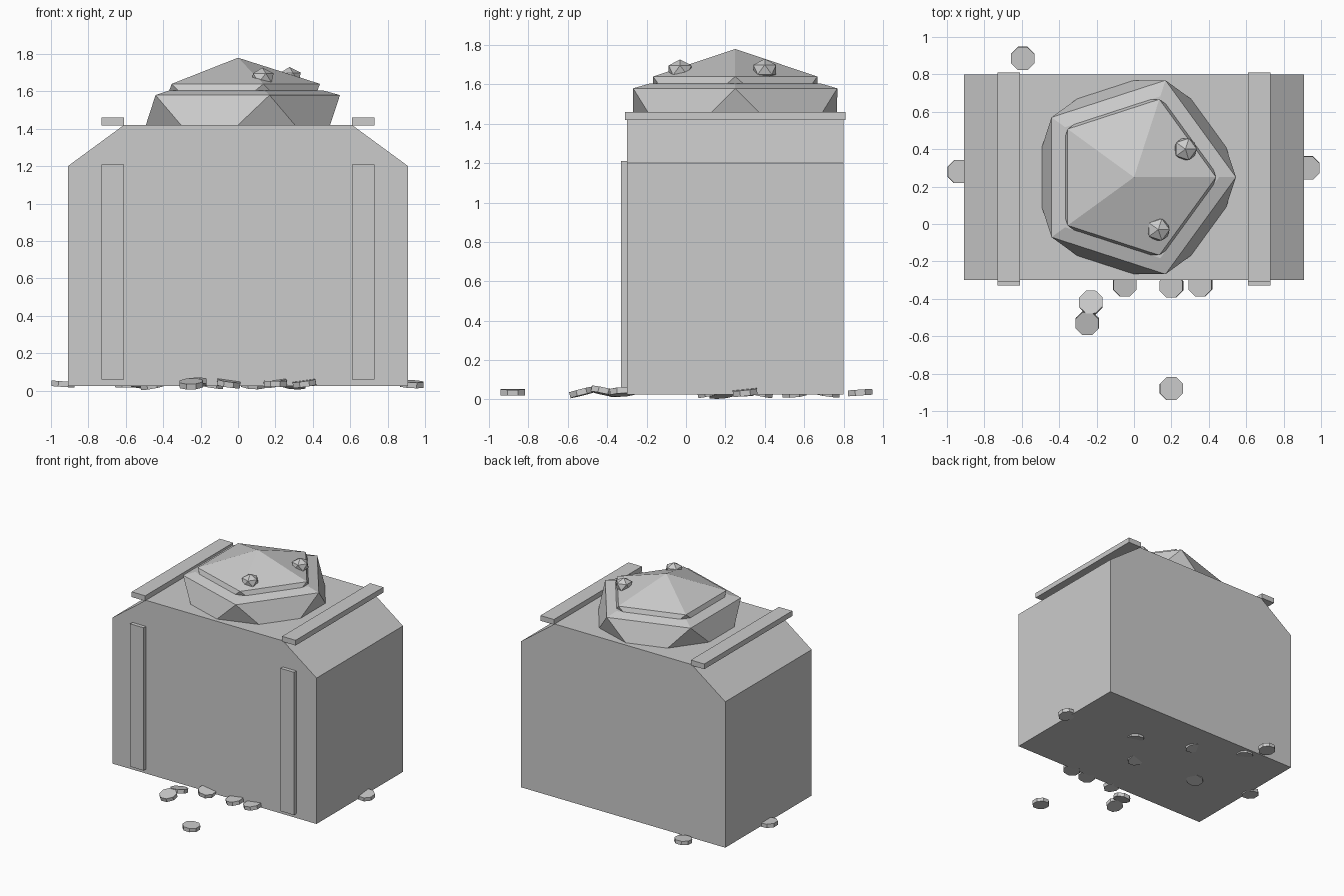
import bpy, bmesh, math
from mathutils import Matrix, Vector

if "Cube" in bpy.data.objects:
    bpy.data.objects.remove(bpy.data.objects["Cube"], do_unlink=True)

grey = bpy.data.materials.new("plain grey")
grey.use_nodes = True
COLOUR = (0.6, 0.6, 0.6, 1)
grey.diffuse_color = COLOUR
grey.node_tree.nodes["Principled BSDF"].inputs["Base Color"].default_value = COLOUR


def finish(name, bm):
    bmesh.ops.recalc_face_normals(bm, faces=bm.faces)
    mesh = bpy.data.meshes.new(name)
    bm.to_mesh(mesh)
    bm.free()
    mesh.materials.append(grey)
    obj = bpy.data.objects.new(name, mesh)
    bpy.context.collection.objects.link(obj)
    return obj


def box(name, low, high):
    low, high = Vector(low), Vector(high)
    bm = bmesh.new()
    place = Matrix.Translation((low + high) / 2) @ Matrix.Diagonal((*(high - low), 1))
    bmesh.ops.create_cube(bm, size=1, matrix=place)
    return finish(name, bm)


def ring(bm, sides, radius, z, start=0):
    """A ring of vertices around the gem's axis."""
    verts = []
    for i in range(sides):
        a = math.radians(start) + math.tau * i / sides
        verts.append(bm.verts.new((radius * math.cos(a), GEM_Y + radius * math.sin(a), z)))
    return verts


def icosahedron(name, centre, radius, height):
    """Point-up icosahedron with a corner facing +x, squashed to the given half height."""
    bm = bmesh.new()
    k = 1 / math.sqrt(5)
    top, bottom = bm.verts.new((0, 0, 1)), bm.verts.new((0, 0, -1))
    rings = []
    for z, start in ((k, 0), (-k, 36)):
        angles = [math.radians(start + 72 * i) for i in range(5)]
        rings.append([bm.verts.new((2 * k * math.cos(a), 2 * k * math.sin(a), z)) for a in angles])
    upper, lower = rings
    for i in range(5):
        j = (i + 1) % 5
        bm.faces.new((top, upper[i], upper[j]))
        bm.faces.new((upper[i], lower[i], upper[j]))
        bm.faces.new((upper[j], lower[i], lower[j]))
        bm.faces.new((bottom, lower[j], lower[i]))
    place = Matrix.Translation(centre) @ Matrix.Diagonal((radius, radius, height, 1))
    bmesh.ops.transform(bm, matrix=place, verts=bm.verts)
    return finish(name, bm)


# Chest body: chamfered profile extruded front to back
bm = bmesh.new()
half = [(0.91, 0.025), (0.91, 1.2), (0.61, 1.42)]
profile = half + [(-x, z) for x, z in reversed(half)]
face = bm.faces.new([bm.verts.new((x, -0.3, z)) for x, z in profile])
extruded = bmesh.ops.extrude_face_region(bm, geom=[face])["geom"]
bmesh.ops.translate(bm, vec=(0, 1.1, 0), verts=[v for v in extruded if isinstance(v, bmesh.types.BMVert)])
finish("chest_body", bm)

# Top bars and front strips on both sides
for side, label in ((1, "left"), (-1, "right")):
    x0, x1 = sorted((side * 0.61, side * 0.73))
    box("top_bar_" + label, (x0, -0.31, 1.418), (x1, 0.81, 1.46))
    box("front_strip_" + label, (x0, -0.33, 0.06), (x1, -0.29, 1.21))

# Large gem: ten-sided foot, five-sided girdle and a sloping ledge
GEM_Y = 0.25
bm = bmesh.new()
foot = ring(bm, 10, 0.518, 1.42, 18)
girdle = ring(bm, 5, 0.545, 1.58)
ledge = ring(bm, 5, 0.455, 1.605)
bm.faces.new(foot)
bm.faces.new(ledge)
for i in range(5):
    j = (i + 1) % 5
    right, left = foot[2 * i], foot[2 * i + 1]
    bm.faces.new((girdle[i], foot[2 * i - 1], right))
    bm.faces.new((girdle[i], right, left, girdle[j]))
    bm.faces.new((girdle[i], girdle[j], ledge[j], ledge[i]))
finish("gem_base", bm)

# Faceted cap with two small studs
icosahedron("gem_cap", (0, GEM_Y, 1.527), 0.49, 0.253)
icosahedron("gem_stud_front", (0.13, -0.03, 1.672), 0.068, 0.055)
icosahedron("gem_stud_back", (0.275, 0.4, 1.675), 0.068, 0.055)

# Scattered coins: x, y, z, tilt about x, tilt about y (degrees)
coins = [
    (-0.595, 0.885, 0.035, 4, 0), (-0.935, 0.28, 0.035, 0, 4),
    (0.93, 0.3, 0.035, 6, 3), (-0.05, -0.325, 0.038, 6, 8),
    (0.2, -0.33, 0.038, 4, -8), (0.355, -0.325, 0.038, 3, -8),
    (-0.23, -0.42, 0.042, -12, -4), (-0.25, -0.53, 0.036, 14, -2),
    (0.2, -0.88, 0.036, 0, 2),
    (0.3, 0.38, 0.035, -12, 4), (-0.14, 0.55, 0.035, 5, 9),
    (0.08, 0.12, 0.036, 12, 4), (-0.46, 0.18, 0.03, 5, -10),
    (-0.51, 0.72, 0.035, -8, 5),
]
for n, (x, y, z, tilt_x, tilt_y) in enumerate(coins, 1):
    bm = bmesh.new()
    turn = Matrix.Rotation(math.radians(tilt_x), 4, "X") @ Matrix.Rotation(math.radians(tilt_y), 4, "Y")
    spin = Matrix.Rotation(math.radians(22.5), 4, "Z")
    bmesh.ops.create_cone(bm, cap_ends=True, segments=8, radius1=0.067, radius2=0.067,
                          depth=0.03, matrix=Matrix.Translation((x, y, z)) @ turn @ spin)
    finish(f"coin_{n}", bm)
